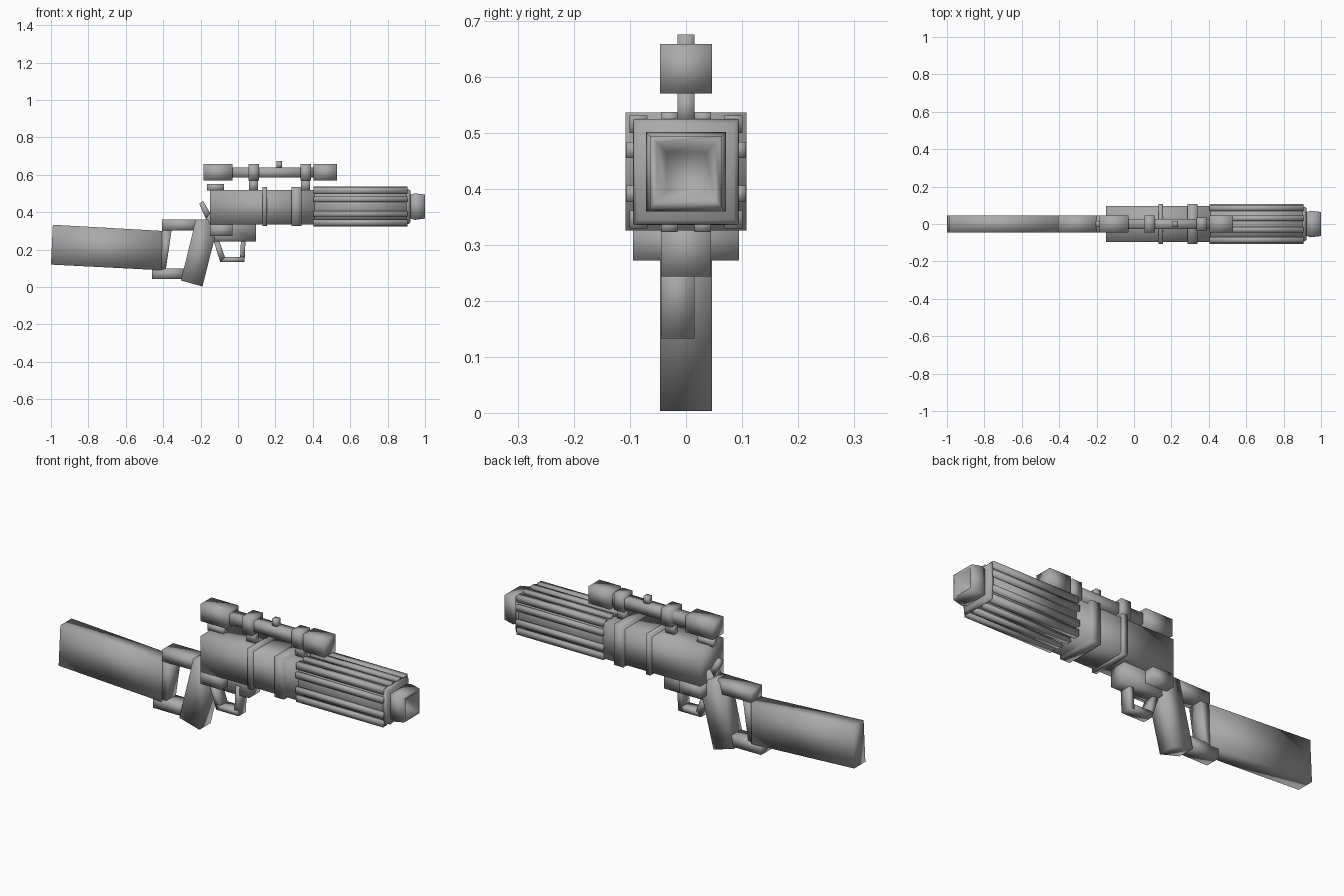
import bpy, bmesh
from mathutils import Vector

if "Cube" in bpy.data.objects:
    bpy.data.objects.remove(bpy.data.objects["Cube"], do_unlink=True)

grey = bpy.data.materials.new("gunmetal_grey")
grey.use_nodes = True
grey.diffuse_color = (0.4, 0.4, 0.4, 1)
grey.node_tree.nodes["Principled BSDF"].inputs["Base Color"].default_value = (0.4, 0.4, 0.4, 1)

AXIS_Z = 0.43   # height of the barrel axis


def finish(bm, name):
    bmesh.ops.recalc_face_normals(bm, faces=bm.faces)
    for f in bm.faces:
        f.smooth = True
    mesh = bpy.data.meshes.new(name)
    bm.to_mesh(mesh)
    bm.free()
    mesh.materials.append(grey)
    ob = bpy.data.objects.new(name, mesh)
    bpy.context.collection.objects.link(ob)
    return ob


def slab(name, outline, y0, y1):
    """Side outline in x, z extruded across y."""
    bm = bmesh.new()
    face = bm.faces.new([bm.verts.new((x, y0, z)) for x, z in outline])
    ext = bmesh.ops.extrude_face_region(bm, geom=[face])["geom"]
    verts = [v for v in ext if isinstance(v, bmesh.types.BMVert)]
    bmesh.ops.translate(bm, verts=verts, vec=Vector((0, y1 - y0, 0)))
    return finish(bm, name)


def box(name, x0, x1, z0, z1, half, y=0.0):
    outline = [(x0, z0), (x1, z0), (x1, z1), (x0, z1)]
    return slab(name, outline, y - half, y + half)


def square_loft(name, sections, z):
    """Square sections (x, half width) joined along x, capped at both ends."""
    bm = bmesh.new()
    rings = [[bm.verts.new((x, a * h, z + b * h))
              for a, b in ((-1, -1), (1, -1), (1, 1), (-1, 1))]
             for x, h in sections]
    for r, s in zip(rings, rings[1:]):
        for i in range(4):
            j = (i + 1) % 4
            bm.faces.new((r[i], r[j], s[j], s[i]))
    bm.faces.new(rings[0])
    bm.faces.new(rings[-1])
    return finish(bm, name)


# Stock, its links and the grip
slab("stock", [(-1, 0.12), (-0.41, 0.09), (-0.405, 0.30), (-0.99, 0.333)], -0.046, 0.046)
slab("stock_end_post", [(-0.415, 0.09), (-0.385, 0.10), (-0.355, 0.305), (-0.405, 0.305)], -0.04, 0.04)
box("upper_link", -0.405, -0.2, 0.302, 0.362, 0.045)
box("lower_link", -0.46, -0.275, 0.043, 0.1, 0.04)
slab("grip", [(-0.305, 0.035), (-0.19, 0.003), (-0.125, 0.26), (-0.16, 0.362), (-0.225, 0.362)],
     -0.046, 0.046)

# Receiver
box("receiver", -0.15, 0.41, 0.335, 0.52, 0.095)
slab("lower_frame", [(-0.215, 0.243), (0.095, 0.243), (0.095, 0.34), (-0.15, 0.4), (-0.215, 0.29)],
     -0.045, 0.045)
box("side_housing", -0.15, -0.03, 0.272, 0.338, 0.095)
slab("hammer", [(-0.17, 0.36), (-0.145, 0.39), (-0.187, 0.46), (-0.207, 0.445)], -0.015, 0.015)
box("rear_sight", -0.165, -0.075, 0.515, 0.55, 0.015)
for name, x0, x1 in (("rear_band", 0.13, 0.155), ("front_band", 0.285, 0.34)):
    box(name, x0, x1, 0.325, 0.536, 0.108)

# Trigger guard, set off to one side
slab("guard_rear", [(-0.13, 0.245), (-0.1, 0.245), (-0.07, 0.16), (-0.095, 0.135)], -0.045, 0.015)
box("guard_bottom", -0.095, 0.035, 0.133, 0.16, 0.03, -0.015)
slab("guard_front", [(0.01, 0.135), (0.035, 0.135), (0.042, 0.29), (0.018, 0.29)], -0.045, 0.015)

# Ribbed barrel shroud
box("shroud_core", 0.4, 0.905, AXIS_Z - 0.09, AXIS_Z + 0.09, 0.09)
for side in (-1, 1):
    for offset in (-0.03, 0.03):
        z = AXIS_Z + side * 0.095
        box("shroud_top_rib" if side > 0 else "shroud_bottom_rib",
            0.405, 0.905, z - 0.012, z + 0.012, 0.0145, offset)
        box("shroud_side_rib", 0.405, 0.905, AXIS_Z + offset * 1.3 - 0.0145,
            AXIS_Z + offset * 1.3 + 0.0145, 0.012, side * 0.095)
    for up in (-1, 1):
        z = AXIS_Z + up * 0.085
        box("shroud_corner_rib", 0.405, 0.905, z - 0.016, z + 0.016, 0.016, side * 0.085)

# Muzzle with a tapering square bore
square_loft("shroud_cap", [(0.9, 0.094), (0.91, 0.094), (0.922, 0.085)], AXIS_Z)
square_loft("muzzle", [(0.915, 0.062), (0.945, 0.071), (1, 0.064), (1, 0.052), (0.94, 0.035)], AXIS_Z)

# Scope and its mounts
box("scope_eyepiece", -0.185, -0.03, 0.57, 0.658, 0.046)
box("scope_tube", -0.035, 0.41, 0.585, 0.64, 0.027)
box("scope_objective", 0.405, 0.53, 0.57, 0.658, 0.046)
box("scope_knob", 0.205, 0.235, 0.635, 0.675, 0.015)
for x, half in ((0.083, 0.045), (0.362, 0.036)):
    box("scope_ring", x - 0.028, x + 0.028, 0.57, 0.658, half)
    box("scope_post", x - 0.024, x + 0.024, 0.515, 0.575, 0.015)
